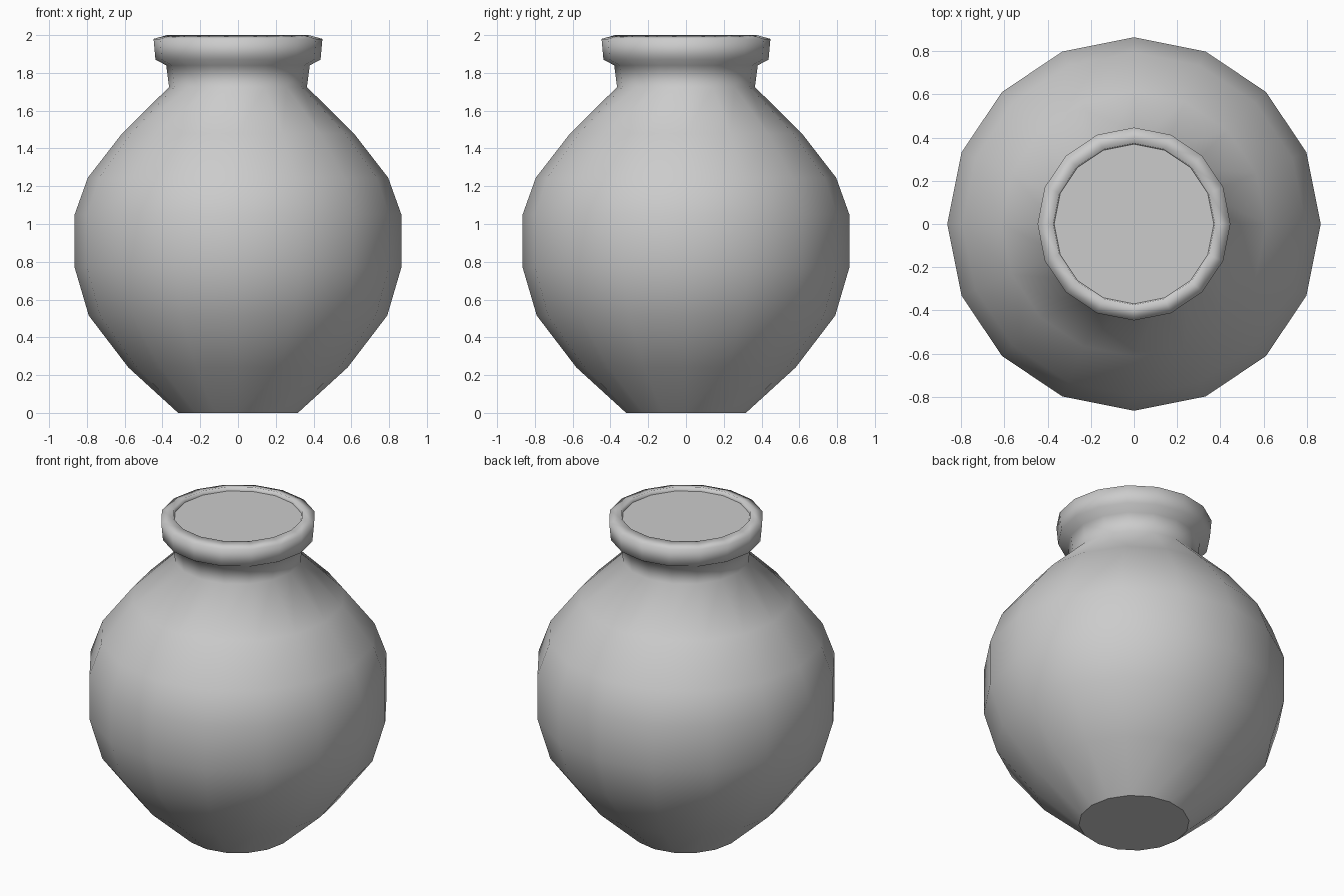
import bpy, bmesh
from math import cos, sin, tau

if "Cube" in bpy.data.objects:
    bpy.data.objects.remove(bpy.data.objects["Cube"])

SIDES = 16

# Outer profile (radius, height) from the foot, over the rim, to the recessed lid
profile = [
    (0.317, 0.0), (0.58, 0.24), (0.79, 0.515), (0.865, 0.77), (0.865, 1.05),
    (0.795, 1.245), (0.613, 1.48), (0.365, 1.725), (0.38, 1.84),
    (0.437, 1.87), (0.447, 1.98), (0.375, 2.0), (0.37, 1.975),
]

bm = bmesh.new()
rings = [[bm.verts.new((r * cos(tau * i / SIDES), r * sin(tau * i / SIDES), z))
          for i in range(SIDES)] for r, z in profile]

# Smooth body, neck and rolled rim
for low, high in zip(rings, rings[1:]):
    for i in range(SIDES):
        j = (i + 1) % SIDES
        bm.faces.new((low[i], low[j], high[j], high[i])).smooth = True

# Flat foot and mouth disc with crisp borders
for cap in (bm.faces.new(rings[0][::-1]), bm.faces.new(rings[-1])):
    for edge in cap.edges:
        edge.smooth = False

mesh = bpy.data.meshes.new("pot")
bm.to_mesh(mesh)
bm.free()
pot = bpy.data.objects.new("pot", mesh)
bpy.context.collection.objects.link(pot)
